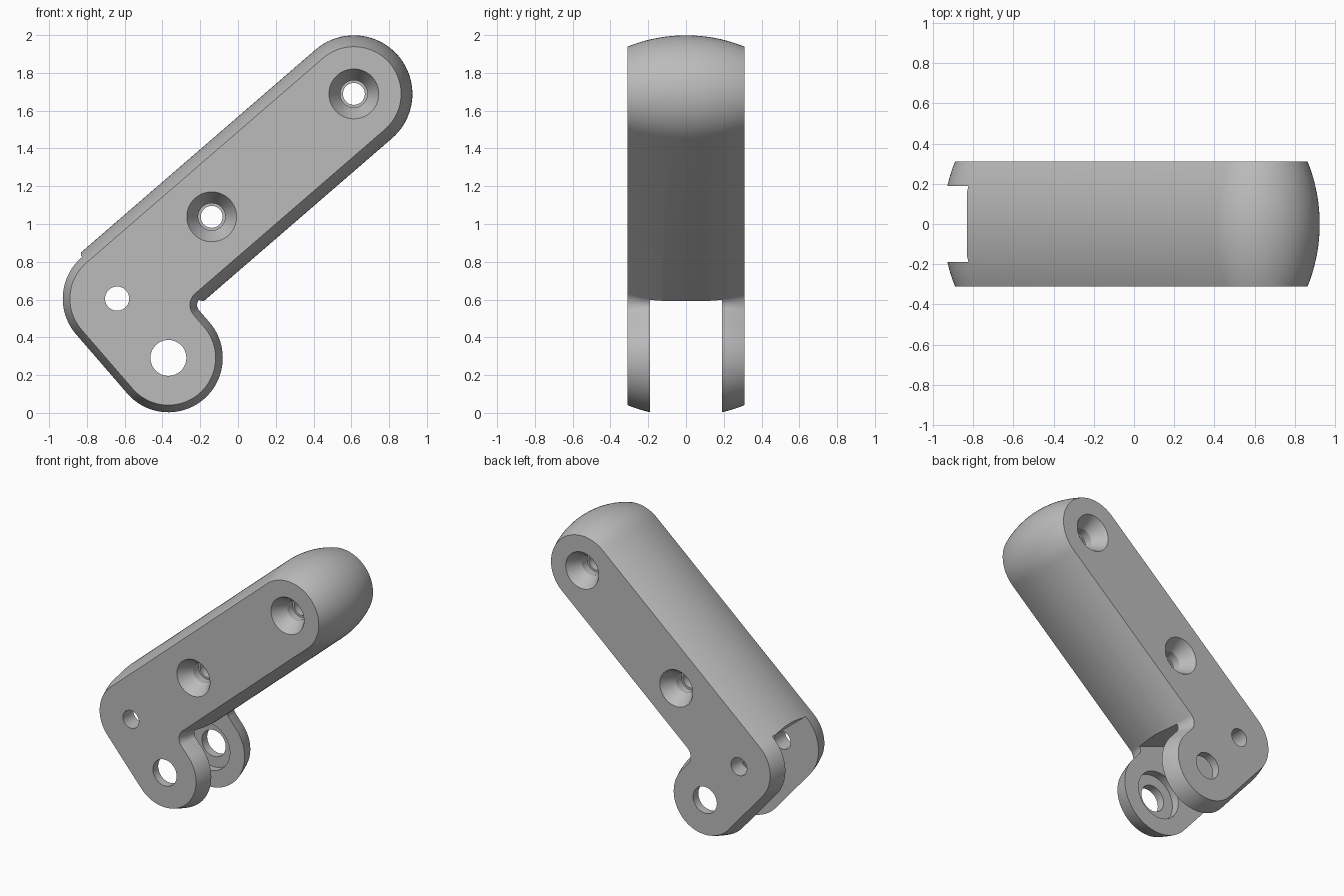
import bpy, bmesh, math
from mathutils import Vector

cube = bpy.data.objects.get("Cube")
if cube:
    bpy.data.objects.remove(cube, do_unlink=True)

ANGLE = math.radians(40.85)
ALONG = Vector((math.cos(ANGLE), 0, math.sin(ANGLE)))
ACROSS = Vector((-ALONG.z, 0, ALONG.x))
CORNER = Vector((-0.64, 0, 0.605))
TIP = CORNER + 1.657 * ALONG
MIDDLE = CORNER + 0.662 * ALONG
PIVOT = CORNER - 0.415 * ACROSS
CROOK = CORNER + 0.33 * (ALONG - ACROSS)
HALF, SLOT, RADIUS, CROWN = 0.31, 0.19, 0.31, 0.83

grey = bpy.data.materials.new("plain grey")
grey.use_nodes = True
grey.diffuse_color = (0.5, 0.5, 0.5, 1)
grey.node_tree.nodes["Principled BSDF"].inputs["Base Color"].default_value = grey.diffuse_color


def loft(name, rings):
    """Skin closed rings of equal length and cap both ends."""
    bm = bmesh.new()
    loops = [[bm.verts.new(p) for p in ring] for ring in rings]
    for a, b in zip(loops, loops[1:]):
        for i in range(len(a)):
            j = (i + 1) % len(a)
            bm.faces.new((a[i], a[j], b[j], b[i]))
    bm.faces.new(loops[0])
    bm.faces.new(loops[-1])
    bmesh.ops.recalc_face_normals(bm, faces=bm.faces)
    mesh = bpy.data.meshes.new(name)
    bm.to_mesh(mesh)
    bm.free()
    mesh.materials.append(grey)
    obj = bpy.data.objects.new(name, mesh)
    bpy.context.collection.objects.link(obj)
    return obj


def arc(centre, radius, start, end, steps, y):
    points = []
    for i in range(steps + 1):
        t = ANGLE + math.radians(start + (end - start) * i / steps)
        points.append(centre + Vector((radius * math.cos(t), y, radius * math.sin(t))))
    return points


def outline(y):
    """Bent bar outline, shrinking towards the flat sides."""
    inset = CROWN - math.sqrt(CROWN ** 2 - y ** 2)
    r = RADIUS - inset
    return (arc(TIP, r, -90, 90, 40, y) + arc(CORNER, r, 90, 180, 20, y)
            + arc(PIVOT, r, 180, 360, 40, y) + arc(CROOK, 0.02 + inset, 180, 90, 10, y))


def lathe(name, centre, profile):
    return loft(name, [arc(centre, r, 0, 360 - 7.5, 47, y) for r, y in profile])


def cut(target, cutter):
    cutter.hide_render = True
    mod = target.modifiers.new("cut", 'BOOLEAN')
    mod.operation = 'DIFFERENCE'
    mod.solver = 'EXACT'
    mod.object = cutter
    bpy.context.view_layer.objects.active = target
    bpy.ops.object.modifier_apply(modifier=mod.name)
    bpy.data.objects.remove(cutter, do_unlink=True)


# Crowned body
layers = 24
body = loft("bent_link_body", [outline(-HALF + 2 * HALF * i / layers) for i in range(layers + 1)])

# Fork slot between the two lower ears
slot_shape = [(-0.83, 1.0), (-0.83, 0.83), (-0.19, 0.592), (0.1, 0.592), (0.1, -0.2), (-1.2, -0.2), (-1.2, 1.0)]
cut(body, loft("slot_cutter", [[Vector((x, y, z)) for x, z in slot_shape] for y in (-SLOT, SLOT)]))

# Stepped countersunk screw holes, the same on both sides
half_profile = [(0.142, -0.32), (0.132, -HALF), (0.072, -0.21), (0.072, -0.15), (0.058, -0.15)]
screw = half_profile + [(r, -y) for r, y in reversed(half_profile)]
for centre in (TIP, MIDDLE):
    cut(body, lathe("screw_cutter", centre, screw))

# Corner pin hole, and pivot hole with recesses inside the ears
cut(body, lathe("pin_cutter", CORNER, [(0.064, -0.4), (0.064, 0.4)]))
cut(body, lathe("pivot_cutter", PIVOT,
                [(0.095, -0.4), (0.095, -0.25), (0.17, -0.25), (0.17, 0.25), (0.095, 0.25), (0.095, 0.4)]))

bpy.ops.object.select_all(action='DESELECT')
body.select_set(True)
bpy.context.view_layer.objects.active = body
bpy.ops.object.shade_smooth_by_angle(angle=math.radians(25))
